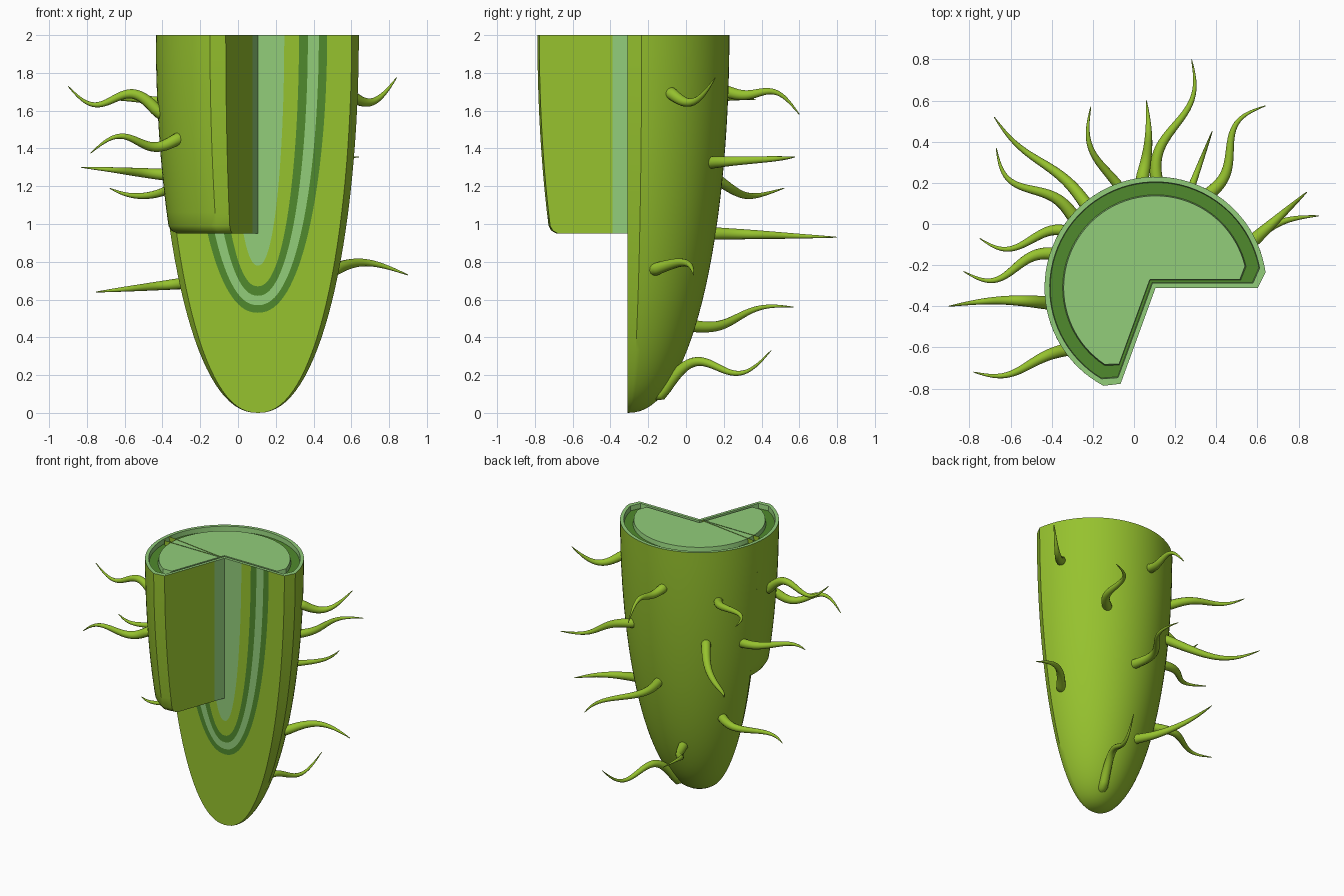
import bpy, bmesh, math
from mathutils import Vector

if "Cube" in bpy.data.objects:
    bpy.data.objects.remove(bpy.data.objects["Cube"])

CX, CY, R, H, CUT = 0.105, -0.31, 0.54, 2.0, 0.92   # axis, radius, height, chamfer factor


def material(name, rgb):
    m = bpy.data.materials.new(name)
    lin = [((c / 255 + 0.055) / 1.055) ** 2.4 for c in rgb]
    m.diffuse_color = (*lin, 1)
    m.use_nodes = True
    m.node_tree.nodes["Principled BSDF"].inputs["Base Color"].default_value = m.diffuse_color
    return m


GREEN, LIGHT, DARK = 0, 1, 2
MATS = [material("leaf_green", (150, 194, 46)),
        material("pale_green", (146, 205, 122)),
        material("deep_green", (80, 138, 45))]


def radius(z):
    return R * max(0, 1 - ((H - z) / H) ** 2) ** 0.45


def polar(r, deg, z):
    a = math.radians(deg)
    return (CX + r * math.cos(a), CY + r * math.sin(a), z)


def loft(bm, a, b, mat, closed=False):
    n = len(a)
    va = [bm.verts.new(p) for p in a]
    vb = [bm.verts.new(p) for p in b]
    for i in range(n if closed else n - 1):
        j = (i + 1) % n
        f = bm.faces.new((va[i], va[j], vb[j], vb[i]))
        f.material_index = mat(i) if callable(mat) else mat


def cap(bm, pts, mat):
    bm.faces.new([bm.verts.new(p) for p in pts]).material_index = mat


def finish(bm, name, angle=35):
    bmesh.ops.remove_doubles(bm, verts=bm.verts, dist=0.0002)
    bmesh.ops.dissolve_degenerate(bm, edges=bm.edges, dist=0.0001)
    bmesh.ops.recalc_face_normals(bm, faces=bm.faces)
    me = bpy.data.meshes.new(name)
    bm.to_mesh(me)
    bm.free()
    for m in MATS:
        me.materials.append(m)
    ob = bpy.data.objects.new(name, me)
    bpy.context.collection.objects.link(ob)
    bpy.ops.object.select_all(action='DESELECT')
    ob.select_set(True)
    bpy.context.view_layer.objects.active = ob
    bpy.ops.object.shade_smooth_by_angle(angle=math.radians(angle))


# Half body: rounded back shell plus the flat cut face with nested colour bands
N = 32


def side(r, h, deg):
    ts = [math.pi / 2 * i / N for i in range(N + 1)]
    return [polar(r * max(0, math.cos(t)) ** 0.9, deg, H - h * math.sin(t)) for t in ts]


bm = bmesh.new()
angles = [0] + list(range(8, 173, 4)) + [180]
cols = [side(R * (CUT if a in (0, 180) else 1), H, a) for a in angles]
for a, b in zip(cols, cols[1:]):
    loft(bm, a, b, GREEN)
bands = [(R * CUT, H, GREEN), (0.367, 1.47, DARK), (0.323, 1.43, LIGHT),
         (0.265, 1.38, DARK), (0.218, 1.33, GREEN), (0.14, 1.22, LIGHT), (0, 1.22, LIGHT)]
for (r0, h0, m), (r1, h1, _) in zip(bands, bands[1:]):
    for deg in (0, 180):
        loft(bm, side(r0, h0, deg), side(r1, h1, deg), m)
finish(bm, "root_half_body")

# Upper front wedge that remains beyond the half cut
bm = bmesh.new()


def wedge_ring(z, inset=0):
    r = radius(z) - inset
    arc = [polar(r, 172 + 70 * i / 18, z) for i in range(19)]
    return [polar(0, 0, z)] + arc + [polar(r * CUT, 250, z), polar(0.085, 250, z)]


rings = [wedge_ring(0.95, 0.04), wedge_ring(0.965, 0.012)]
rings += [wedge_ring(0.99 + (H - 0.99) * i / 14) for i in range(15)]
last = len(rings[0]) - 1
for a, b in zip(rings, rings[1:]):
    loft(bm, a, b, lambda i: LIGHT if i == last else GREEN, True)
cap(bm, rings[0], GREEN)
finish(bm, "root_front_wedge")

# Top: pale rim, deep green groove, pale core
bm = bmesh.new()


def outline(d, r, z):
    s = math.degrees(math.asin(d / (r * CUT)))
    lo, hi = s + 8, 242 - s
    arc = [polar(r, lo + (hi - lo) * i / 56, z) for i in range(57)]
    apex = polar(d / math.sin(math.radians(125)), 125, z)
    return [polar(r * CUT, s, z)] + arc + [polar(r * CUT, 250 - s, z), apex]


steps = [(outline(0.012, 0.525, 1.9), LIGHT), (outline(0, R, H), LIGHT),
         (outline(0.022, 0.515, H), LIGHT), (outline(0.025, 0.512, 1.965), DARK),
         (outline(0.038, 0.452, 1.965), LIGHT), (outline(0.04, 0.447, 1.997), LIGHT)]
for (a, m), (b, _) in zip(steps, steps[1:]):
    loft(bm, a, b, m, True)
cap(bm, steps[0][0], LIGHT)
cap(bm, steps[-1][0], LIGHT)
finish(bm, "root_top")


# Root hairs: tapered tubes from the skin to a tip, bent by a bow and an S-wave
def root_hair(deg, z, tip, sway=0, bow=0, wave=0, lift=0, n=28, sides=12):
    base, tip = Vector(polar(radius(z), deg, z)), Vector(tip)
    run = tip - base
    across = Vector((-run.y, run.x, 0)).normalized()
    path = [Vector(polar(radius(z) - 0.05, deg, z))]
    for i in range(n + 1):
        t = i / n
        s, b = math.sin(math.tau * t), math.sin(math.pi * t)
        path.append(base + run * t + across * (sway * s + bow * b)
                    + Vector((0, 0, wave * s + lift * b)))
    bm = bmesh.new()
    tubes, u = [], None
    for i, p in enumerate(path):
        tan = (path[min(i + 1, n + 1)] - path[max(i - 1, 0)]).normalized()
        if u is None:
            u = tan.orthogonal()
        u = (u - tan * u.dot(tan)).normalized()
        v = tan.cross(u)
        r = 0.032 * (1 - i / (n + 1)) ** 0.85 + 0.002
        turn = [math.tau * k / sides for k in range(sides)]
        tubes.append([p + r * (u * math.cos(a) + v * math.sin(a)) for a in turn])
    for a, b in zip(tubes, tubes[1:]):
        loft(bm, a, b, GREEN, True)
    cap(bm, tubes[0], GREEN)
    cap(bm, tubes[-1], GREEN)
    finish(bm, "root_hair", 60)


root_hair(130, 1.30, (-.68, .52, 1.19), sway=-.02, lift=-.09)
root_hair(139, 1.62, (-.67, .37, 1.66), sway=-.04, bow=.045, lift=.02)
root_hair(147, .69, (-.75, -.07, .64), sway=-.05)
root_hair(161, 1.26, (-.83, -.23, 1.30), sway=-.04, bow=.04)
root_hair(188, 1.59, (-.90, -.40, 1.73), bow=-.02, wave=.06)
root_hair(215, 1.45, (-.78, -.72, 1.375), sway=-.02, bow=.04, wave=-.045, lift=.03)
root_hair(107, .46, (-.21, .57, .56), sway=-.03, bow=.055, wave=-.025)
root_hair(97, 1.70, (.06, .60, 1.58), bow=-.02, wave=-.03, lift=.06)
root_hair(88, .95, (.28, .80, .93), sway=.05)
root_hair(72, .10, (.38, .45, .33), wave=.08, lift=.03)
root_hair(61, 1.325, (.64, .575, 1.355), sway=-.045, bow=.035)
root_hair(26, 1.69, (.84, .155, 1.775), lift=-.085)
root_hair(20, .76, (.90, .04, .73), bow=.06, lift=.05)
